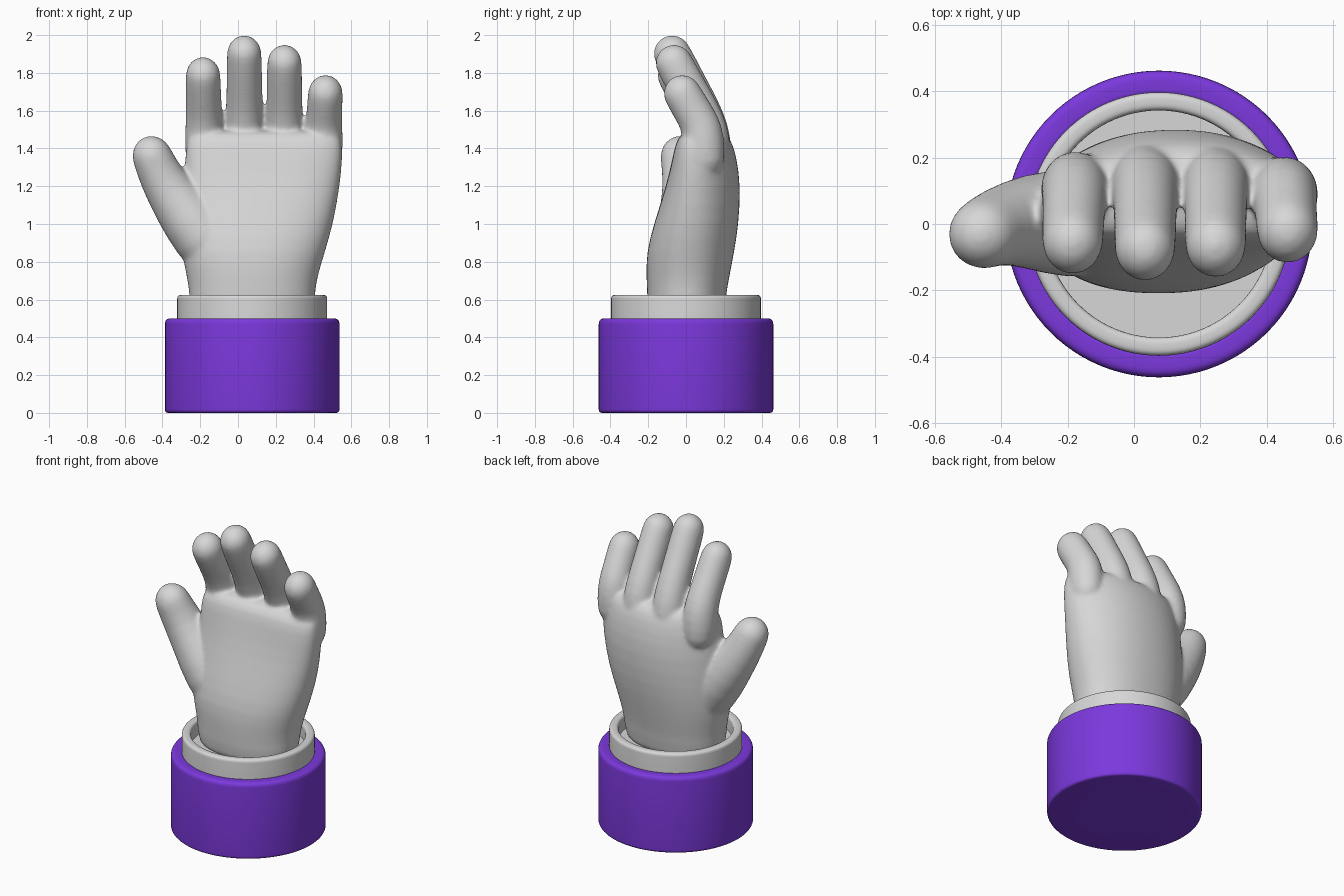
import bpy, bmesh, math
from mathutils import Vector

cube = bpy.data.objects.get("Cube")
if cube:
    bpy.data.objects.remove(cube, do_unlink=True)

CENTRE_X = 0.075
SIDES = 24


def material(name, color):
    m = bpy.data.materials.new(name)
    m.use_nodes = True
    m.diffuse_color = color
    bsdf = next(n for n in m.node_tree.nodes if n.type == 'BSDF_PRINCIPLED')
    bsdf.inputs["Base Color"].default_value = color
    bsdf.inputs["Roughness"].default_value = 0.6
    return m


grey = material("light grey", (0.68, 0.68, 0.68, 1))
purple = material("purple", (0.20, 0.04, 0.72, 1))


def finish(bm, name, mat):
    bmesh.ops.recalc_face_normals(bm, faces=bm.faces)
    mesh = bpy.data.meshes.new(name)
    bm.to_mesh(mesh)
    bm.free()
    mesh.materials.append(mat)
    ob = bpy.data.objects.new(name, mesh)
    bpy.context.collection.objects.link(ob)
    bpy.ops.object.select_all(action='DESELECT')
    ob.select_set(True)
    bpy.context.view_layer.objects.active = ob
    return ob


def loft(bm, rings):
    """Bridge rings of points and close both ends."""
    loops = [[bm.verts.new(p) for p in ring] for ring in rings]
    for a, b in zip(loops, loops[1:]):
        for i in range(len(a)):
            j = (i + 1) % len(a)
            bm.faces.new((a[i], a[j], b[j], b[i]))
    bm.faces.new(loops[0][::-1])
    bm.faces.new(loops[-1])


def digit(bm, path, depth=1.0):
    """Tapered tube through (x, y, z, radius) points with a round tip."""
    pts = [Vector(p[:3]) for p in path]
    radii = [p[3] for p in path]
    last = (pts[-1] - pts[-2]).normalized()
    tip, r = pts[-1].copy(), radii[-1]
    for deg in (25, 50, 70, 84):
        a = math.radians(deg)
        pts.append(tip + last * r * math.sin(a))
        radii.append(r * math.cos(a))
    rings = []
    for i, p in enumerate(pts):
        t = (pts[min(i + 1, len(pts) - 1)] - pts[max(i - 1, 0)]).normalized()
        u = Vector((0, 1, 0)).cross(t).normalized()
        v = t.cross(u)
        rings.append([p + radii[i] * (u * math.cos(a) + v * depth * math.sin(a))
                      for a in (math.tau * k / SIDES for k in range(SIDES))])
    loft(bm, rings)


def palm_ring(z, x0, x1, y0, y1):
    """Rounded section, bowed backwards towards the knuckles."""
    bow = 0.35 * max(0, min(1, (z - 0.7) / 0.6))
    ring = []
    for k in range(SIDES * 2):
        a = math.pi * k / SIDES
        c, s = math.cos(a), math.sin(a)
        x = (x0 + x1) / 2 + (x1 - x0) / 2 * math.copysign(abs(c) ** 0.9, c)
        y = (y0 + y1) / 2 + (y1 - y0) / 2 * math.copysign(abs(s) ** 0.9, s)
        ring.append((x, y - bow * (x - 0.13) ** 2, z))
    return ring


# Hand: palm, fingers and thumb fused into one smooth skin
bm = bmesh.new()
loft(bm, [palm_ring(*s) for s in (
    (0.45, -0.25, 0.40, -0.20, 0.20),
    (0.62, -0.255, 0.405, -0.205, 0.21),
    (0.72, -0.27, 0.42, -0.21, 0.23),
    (0.85, -0.30, 0.46, -0.21, 0.255),
    (1.00, -0.30, 0.505, -0.17, 0.28),
    (1.20, -0.29, 0.54, -0.105, 0.29),
    (1.35, -0.28, 0.555, -0.07, 0.27),
    (1.45, -0.27, 0.55, -0.05, 0.24),
    (1.50, -0.23, 0.51, 0.0, 0.19))])

# Each finger: x at root, x at tip, knuckle y, tip y, top height
for xr, xt, yk, yt, top in ((-0.178, -0.185, 0.10, -0.055, 1.89),
                            (0.033, 0.033, 0.12, -0.075, 2.005),
                            (0.246, 0.246, 0.115, -0.065, 1.955),
                            (0.452, 0.463, 0.085, -0.022, 1.795)):
    zt = top - 0.1
    path = [(xr, yk + 0.02, 1.25, 0.09), (xr, yk + 0.01, 1.4, 0.105)]
    for f, bend, r in ((0.0, 0.0, 0.102), (0.3, 0.24, 0.096),
                       (0.65, 0.63, 0.094), (1.0, 1.0, 0.094)):
        path.append((xr + (xt - xr) * f, yk + (yt - yk) * bend,
                     1.5 + (zt - 1.5) * f, r))
    digit(bm, path, 1.08)

digit(bm, ((-0.05, 0.0, 0.76, 0.15), (-0.19, 0.0, 0.94, 0.17),
           (-0.31, 0.01, 1.1, 0.145), (-0.405, -0.005, 1.24, 0.118),
           (-0.455, -0.03, 1.36, 0.108)))

hand = finish(bm, "hand", grey)
sub = hand.modifiers.new("round", 'SUBSURF')
sub.levels = sub.render_levels = 1
fuse = hand.modifiers.new("fuse", 'REMESH')
fuse.mode = 'VOXEL'
fuse.voxel_size = 0.011
fuse.use_smooth_shade = True
soft = hand.modifiers.new("soften", 'SMOOTH')
soft.factor = 0.5
soft.iterations = 14


def lathe(name, corners, mat, steps=96):
    """Turn (radius, height, rounding) corners around the sleeve axis."""
    profile = []
    for i, (r, z, rnd) in enumerate(corners):
        p = Vector((r, z))
        if rnd == 0:
            profile.append(p)
            continue
        a = p + (Vector(corners[i - 1][:2]) - p).normalized() * rnd
        b = p + (Vector(corners[i + 1][:2]) - p).normalized() * rnd
        for k in range(6):
            t = k / 5
            profile.append(a * (1 - t) ** 2 + p * 2 * t * (1 - t) + b * t * t)
    b = bmesh.new()
    rings = [[(CENTRE_X + p.x * math.cos(math.tau * k / steps),
               p.x * math.sin(math.tau * k / steps), p.y)
              for k in range(steps)] for p in profile]
    loft(b, rings)
    ob = finish(b, name, mat)
    bpy.ops.object.shade_smooth_by_angle(angle=math.radians(35))
    return ob


# Sleeve with a solid base, and the cuff band with a recessed floor
lathe("sleeve", ((0.3, 0, 0), (0.462, 0, 0.02), (0.462, 0.5, 0.03),
                 (0.39, 0.5, 0.015), (0.39, 0.46, 0)), purple)
lathe("cuff", ((0.397, 0.4, 0), (0.397, 0.625, 0.022),
               (0.342, 0.625, 0.022), (0.342, 0.53, 0)), grey)
